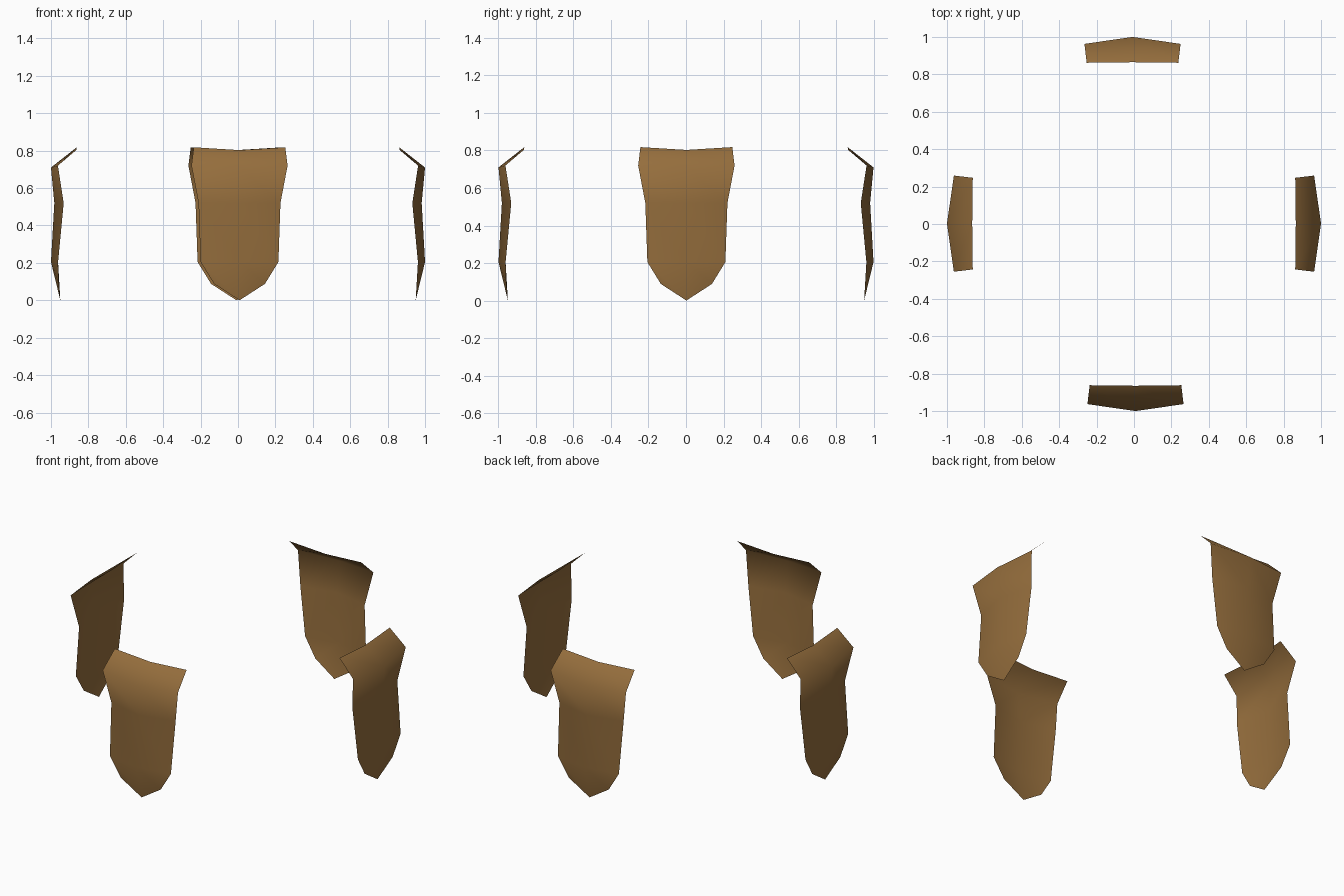
import bpy, bmesh, math
from mathutils import Matrix

if "Cube" in bpy.data.objects:
    bpy.data.objects.remove(bpy.data.objects["Cube"])

leather = bpy.data.materials.new("brown_leather")
leather.diffuse_color = (0.30, 0.155, 0.046, 1)
leather.use_nodes = True
leather.node_tree.nodes["Principled BSDF"].inputs["Base Color"].default_value = leather.diffuse_color

# Rows from top to bottom: ridge (distance out, z), edge (half width, distance out, z)
ROWS = [
    ((0.865, 0.803), (0.245, 0.862, 0.818)),
    ((1.000, 0.710), (0.257, 0.963, 0.720)),
    ((0.982, 0.520), (0.219, 0.932, 0.520)),
    ((1.000, 0.205), (0.208, 0.962, 0.205)),
    ((0.950, 0.000), (0.136, 0.958, 0.088)),
]


def plate(name, angle, shift):
    """Single-sheet hanging plate with a centre ridge, a folded lip and a pointed foot."""
    bm = bmesh.new()
    ridge = [bm.verts.new((shift, -r, z)) for (r, z), _ in ROWS]
    for side in (1, -1):
        edge = [bm.verts.new((shift + side * w, -r, z)) for _, (w, r, z) in ROWS]
        for i in range(len(ROWS) - 1):
            loop = [ridge[i], ridge[i + 1], edge[i + 1], edge[i]]
            bm.faces.new(loop if side > 0 else loop[::-1])
    for f in bm.faces:
        f.smooth = True
    bm.transform(Matrix.Rotation(angle, 4, 'Z'))
    mesh = bpy.data.meshes.new(name)
    bm.to_mesh(mesh)
    bm.free()
    mesh.materials.append(leather)
    bpy.context.collection.objects.link(bpy.data.objects.new(name, mesh))


# Four plates around the centre
for k, (name, shift) in enumerate([("front_plate", 0.008), ("right_plate", 0.002),
                                   ("back_plate", 0.008), ("left_plate", -0.002)]):
    plate(name, k * math.pi / 2, shift)
